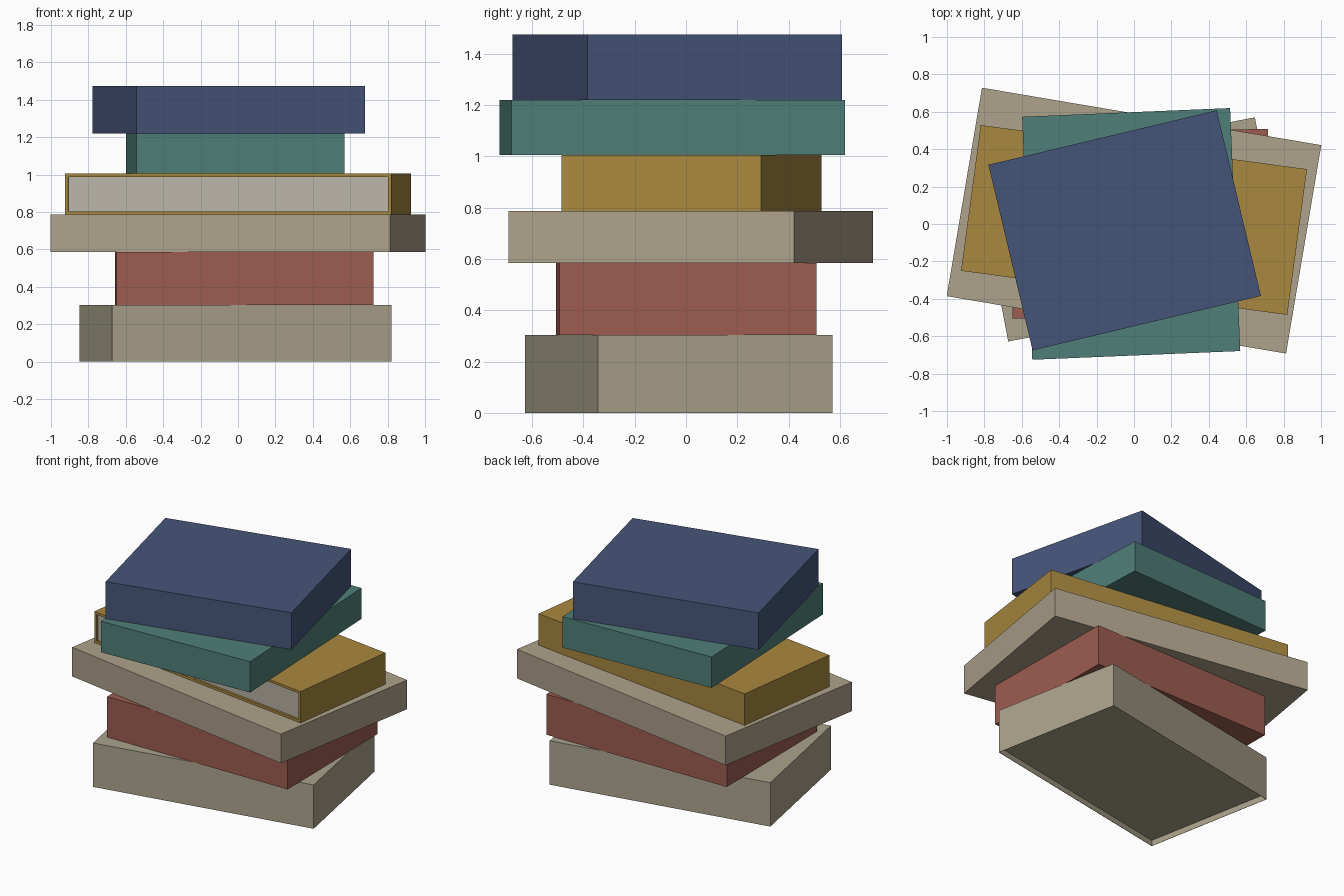
import bpy, bmesh
from math import radians
from mathutils import Matrix, Vector

if "Cube" in bpy.data.objects:
    bpy.data.objects.remove(bpy.data.objects["Cube"])


def material(name, rgb):
    m = bpy.data.materials.new(name)
    m.diffuse_color = (*rgb, 1)
    m.use_nodes = True
    m.node_tree.nodes["Principled BSDF"].inputs["Base Color"].default_value = m.diffuse_color
    return m


def book(name, size, centre, z0, z1, angle, rgb, opening=None, rim=0, depth=0, pages=None):
    """Flat box turned about z; one face may be sunk in to show the pages."""
    bm = bmesh.new()
    bmesh.ops.create_cube(bm, size=1)
    bmesh.ops.scale(bm, vec=(size[0], size[1], z1 - z0), verts=bm.verts)
    if opening:
        bm.normal_update()
        face = max(bm.faces, key=lambda f: f.normal.dot(Vector(opening)))
        bmesh.ops.inset_individual(bm, faces=[face], thickness=rim)
        bmesh.ops.inset_individual(bm, faces=[face], thickness=0, depth=-depth)
        if pages:
            face.material_index = 1
    mesh = bpy.data.meshes.new(name)
    bm.to_mesh(mesh)
    bm.free()
    mesh.materials.append(material(name + "_cover", rgb))
    if pages:
        mesh.materials.append(material(name + "_pages", pages))
    ob = bpy.data.objects.new(name, mesh)
    ob.matrix_world = (Matrix.Translation((*centre, (z0 + z1) / 2))
                       @ Matrix.Rotation(radians(angle), 4, 'Z'))
    bpy.context.collection.objects.link(ob)
    return ob


TAN = (0.40, 0.36, 0.26)

# Stack from the bottom up
book("bottom_book", (1.52, 0.93), (-0.013, -0.029), 0, 0.304, 10.8, TAN,
     opening=(0, 0, -1), rim=0.003, depth=0.04)
book("red_book", (1.374, 1.0), (0.033, 0.001), 0.304, 0.585, 0.55, (0.34, 0.11, 0.08))
book("wide_tan_book", (1.84, 1.13), (0, 0.018), 0.585, 0.787, -9.6, (0.42, 0.36, 0.26))
book("gold_book", (1.76, 0.786), (0, 0.0215), 0.787, 1.005, -7.7, (0.40, 0.25, 0.05),
     opening=(0, -1, 0), rim=0.024, depth=0.015, pages=(0.50, 0.46, 0.39))
book("teal_book", (1.113, 1.3), (-0.015, -0.053), 1.005, 1.219, 2.4, (0.08, 0.21, 0.19))
book("blue_book", (1.255, 1.02), (-0.05, -0.034), 1.219, 1.475, 13.4, (0.06, 0.09, 0.19))
